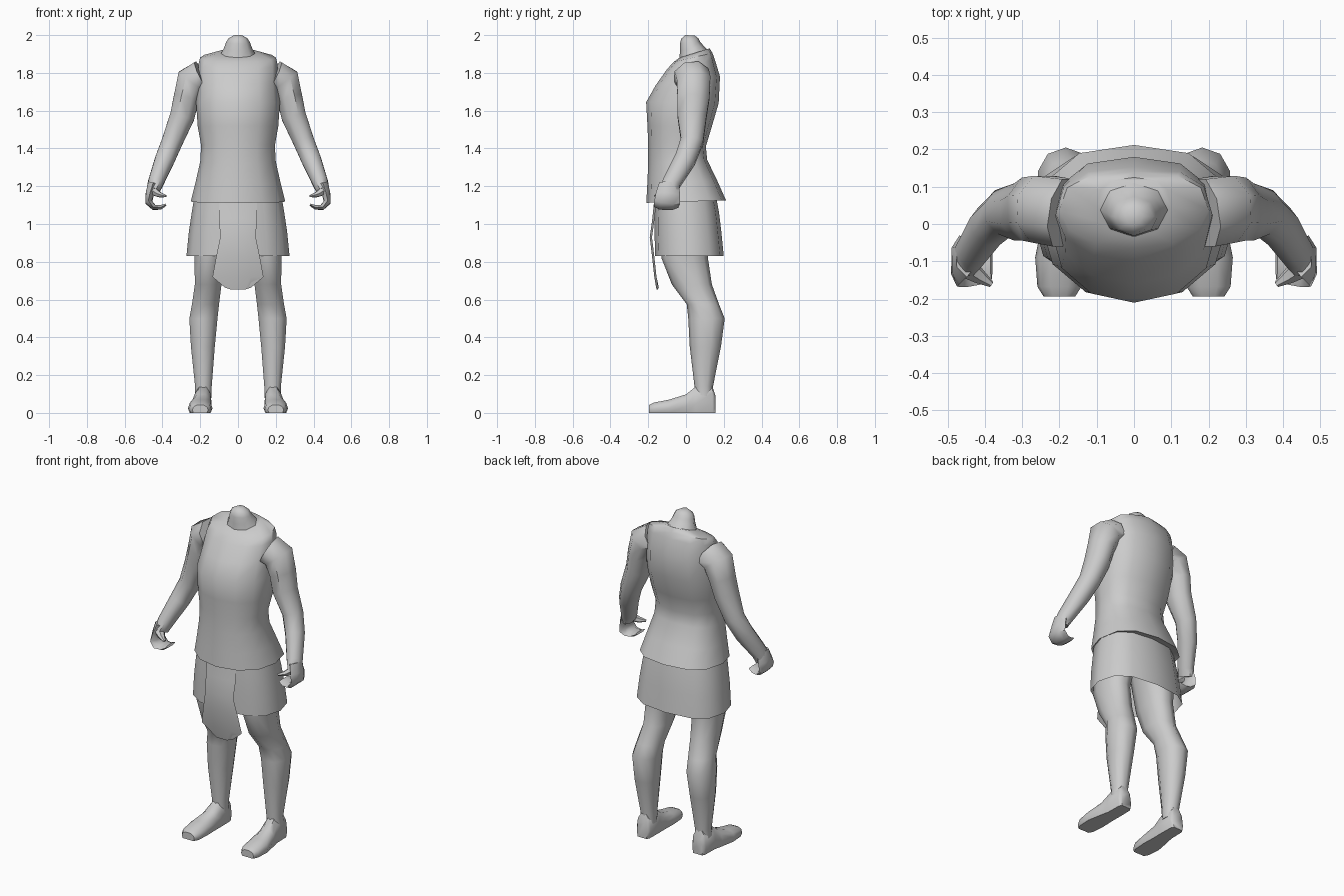
import bpy, bmesh, math
from mathutils import Vector

if "Cube" in bpy.data.objects:
    bpy.data.objects.remove(bpy.data.objects["Cube"])

grey = bpy.data.materials.new("plain_grey")
grey.diffuse_color = (0.6, 0.6, 0.6, 1)
grey.use_nodes = True
grey.node_tree.nodes["Principled BSDF"].inputs["Base Color"].default_value = grey.diffuse_color


def loft(name, rings, cap_start=True, cap_end=True, angle=50, mirror=False):
    """Skin a list of closed rings that share one point count."""
    bm = bmesh.new()
    loops = [[bm.verts.new(p) for p in ring] for ring in rings]
    n = len(loops[0])
    for a, b in zip(loops, loops[1:]):
        for i in range(n):
            j = (i + 1) % n
            bm.faces.new((a[i], a[j], b[j], b[i]))
    if cap_start:
        bm.faces.new(loops[0][::-1])
    if cap_end:
        bm.faces.new(loops[-1])
    return finish(name, bm, angle, mirror)


def finish(name, bm, angle, mirror):
    bmesh.ops.recalc_face_normals(bm, faces=bm.faces)
    mesh = bpy.data.meshes.new(name)
    bm.to_mesh(mesh)
    bm.free()
    mesh.materials.append(grey)
    obj = bpy.data.objects.new(name, mesh)
    bpy.context.collection.objects.link(obj)
    bpy.ops.object.select_all(action='DESELECT')
    obj.select_set(True)
    bpy.context.view_layer.objects.active = obj
    bpy.ops.object.shade_smooth_by_angle(angle=math.radians(angle))
    if mirror:
        obj.modifiers.new("mirror", 'MIRROR').use_mirror_merge = False
    return obj


def power(v, n):
    return math.copysign(abs(v) ** (2 / n), v)


def level(cx, hw, yf, yb, zf, zb=None, nf=2.0, nb=2.0, sides=12):
    """Ring around the z axis, from front yf to back yb, tilted from zf to zb."""
    zb = zf if zb is None else zb
    pts = []
    for i in range(sides):
        t = 2 * math.pi * i / sides - math.pi / 2
        n = nf if math.sin(t) < 0 else nb
        k = (power(math.sin(t), n) + 1) / 2
        pts.append((cx + hw * power(math.cos(t), n), yf + (yb - yf) * k, zf + (zb - zf) * k))
    return pts


def tube(path, sides=8):
    """Rings across a path of (x, y, z, in-plane radius, depth radius)."""
    pts = [Vector(p[:3]) for p in path]
    rings = []
    for i, p in enumerate(path):
        t = (pts[min(i + 1, len(pts) - 1)] - pts[max(i - 1, 0)]).normalized()
        u = Vector((0, 1, 0)).cross(t).normalized()
        v = t.cross(u)
        ring = []
        for k in range(sides):
            a = 2 * math.pi * (k + 0.5) / sides
            ring.append(pts[i] + u * p[3] * math.cos(a) * 1.04 + v * p[4] * math.sin(a) * 1.04)
        rings.append(ring)
    return rings


# sleeveless shirt, from the turned-in hem up to the collar
shirt = [(.22, -.17, .16, 1.14, 1.14), (.25, -.21, .212, 1.112, 1.125),
         (.225, -.205, .165, 1.21, 1.23), (.2, -.2, .112, 1.32, 1.34),
         (.195, -.2, .105, 1.42, 1.41), (.213, -.204, .135, 1.52, 1.51),
         (.222, -.211, .173, 1.645, 1.64), (.212, -.16, .18, 1.735, 1.78),
         (.21, -.1, .153, 1.82, 1.87), (.2, -.065, .14, 1.858, 1.905),
         (.1, -.035, .125, 1.88, 1.93)]
loft("shirt", [level(0, *r, nf=2.1, nb=2.6) for r in shirt])

# neck stump with a rounded top
neck = [(.095, -.035, .115, 1.87, 1.92), (.075, -.032, .092, 1.915, 1.945),
        (.064, -.032, .074, 1.955, 1.965), (.052, -.026, .066, 1.98, 1.983),
        (.022, -.005, .045, 2.0, 1.998)]
loft("neck", [level(0, *r, sides=8) for r in neck])

# open kilt
kilt = [(.232, -.165, .16, 1.14), (.245, -.167, .175, 1.06),
        (.26, -.167, .187, .96), (.273, -.163, .2, .83)]
loft("kilt", [level(0, *r, nf=2.5, nb=2.6) for r in kilt], False, False)

# hanging front cloth, a thin bulged strip
cloth = [(.1, -.168, 1.13), (.1, -.178, 1.03), (.094, -.192, .93),
         (.115, -.18, .83), (.135, -.168, .72), (.07, -.156, .652)]
rows = []
for hw, y, z in cloth:
    edge = z + (.012 if hw < .08 else 0)
    rows.append([(-hw, y + .012, edge), (-hw * .5, y, z), (hw * .5, y, z), (hw, y + .012, edge),
                 (hw * .5, y + .006, z), (-hw * .5, y + .006, z)])
loft("front_cloth", rows)

# legs
leg = [(.115, .11, -.13, .13, 1.1), (.14, .095, -.135, .125, .95),
       (.155, .078, -.13, .116, .82), (.158, .074, -.075, .137, .68),
       (.172, .075, .004, .175, .575), (.183, .078, .012, .205, .5),
       (.186, .066, .02, .185, .35), (.183, .046, .045, .143, .14),
       (.185, .046, .045, .143, .08)]
loft("leg", [level(*r, nf=2.2, nb=2.2, sides=10) for r in leg], mirror=True)

# feet, skinned from toe to heel: y, centre x, half width, height
foot = [(-.195, .2, .042, .042), (-.168, .2, .059, .055), (-.09, .2, .065, .07),
        (0, .193, .054, .098), (.05, .187, .048, .138), (.14, .187, .046, .138),
        (.156, .187, .035, .09)]
outline = [(-.85, 0), (.85, 0), (1, .35), (.85, .75), (.4, 1), (-.4, 1), (-.85, .75), (-1, .35)]
loft("foot", [[(cx + hw * u, y, h * v) for u, v in outline] for y, cx, hw, h in foot], mirror=True)

# arms from shoulder to wrist
arm = [(.19, .03, 1.785, .085, .095), (.245, .04, 1.757, .087, .093),
       (.273, .04, 1.67, .07, .088), (.295, .032, 1.57, .068, .08),
       (.347, .032, 1.44, .058, .062), (.388, -.005, 1.34, .054, .058),
       (.435, -.075, 1.22, .043, .05), (.45, -.092, 1.175, .035, .052)]
loft("arm", tube(arm), mirror=True)

# curled hand and thumb
hand = [(.45, -.09, 1.215, .03, .05), (.467, -.095, 1.16, .024, .062),
        (.472, -.1, 1.115, .02, .066), (.445, -.105, 1.088, .016, .062),
        (.41, -.105, 1.088, .013, .055), (.382, -.105, 1.102, .007, .045)]
loft("hand", tube(hand, 6), mirror=True)
thumb = [(.45, -.115, 1.175, .024, .03), (.415, -.14, 1.155, .015, .02),
         (.382, -.162, 1.148, .006, .008)]
loft("thumb", tube(thumb, 6), mirror=True)
